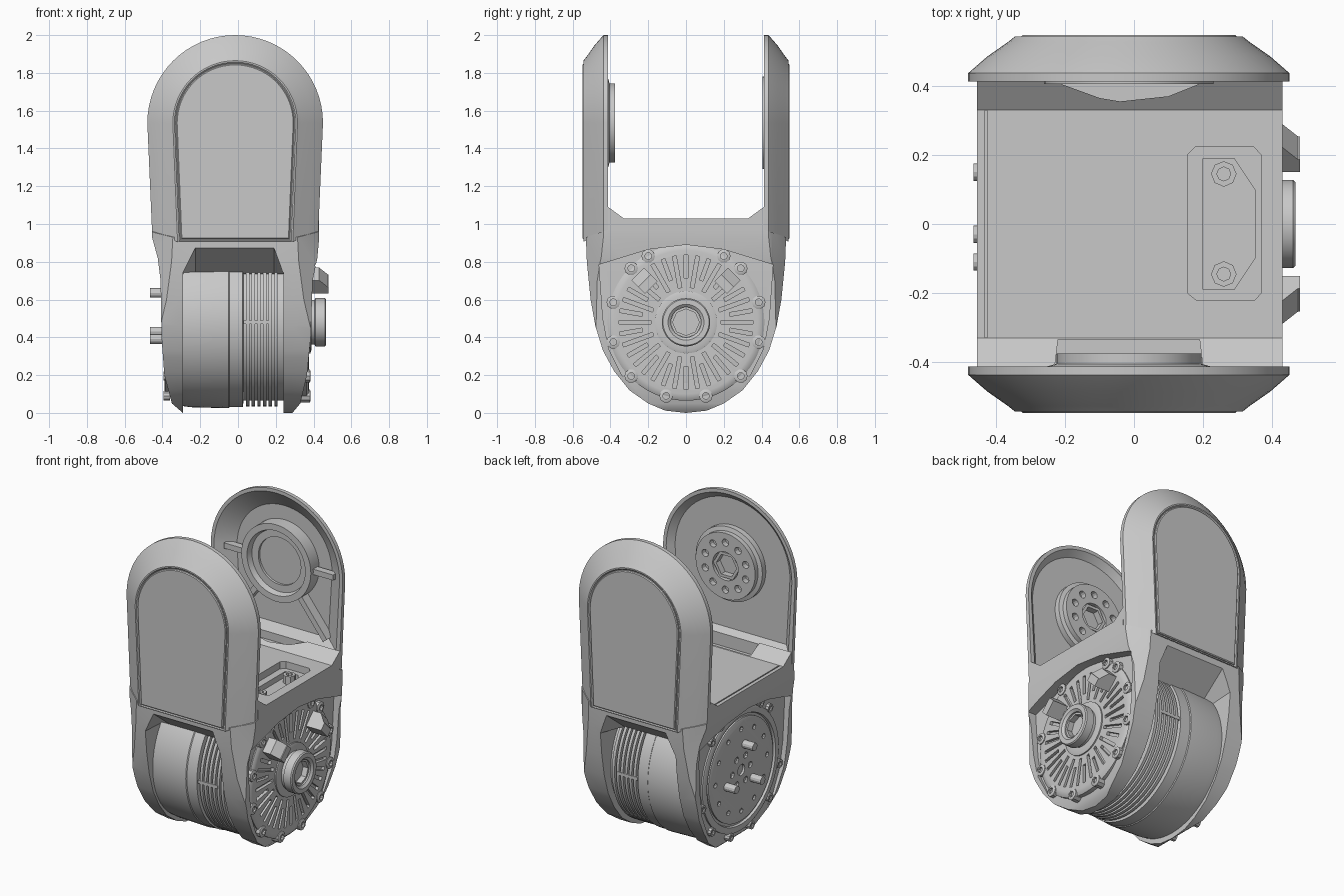
import bpy, bmesh
from math import sin, cos, pi, tau, radians
from mathutils import Vector

if "Cube" in bpy.data.objects:
    bpy.data.objects.remove(bpy.data.objects["Cube"], do_unlink=True)

grey = bpy.data.materials.new("machined_grey")
grey.use_nodes = True
grey.diffuse_color = (0.58, 0.58, 0.58, 1)
for node in grey.node_tree.nodes:
    if node.type == 'BSDF_PRINCIPLED':
        node.inputs["Base Color"].default_value = (0.58, 0.58, 0.58, 1)

CX = -0.015          # centre line of the bracket
MZ = 0.48            # height of the motor axis
AZ = 1.535           # height of the arm pivots
parts = []


def place(axis, u, v, h):
    return Vector({'x': (h, u, v), 'y': (u, h, v), 'z': (u, v, h)}[axis])


def build(name, *solids):
    """Make one object from closed lofts, each a list of equal rings."""
    bm = bmesh.new()
    for rings in solids:
        loops = [[bm.verts.new(p) for p in ring] for ring in rings]
        n = len(loops[0])
        for a, b in zip(loops, loops[1:]):
            for i in range(n):
                j = (i + 1) % n
                bm.faces.new((a[i], a[j], b[j], b[i]))
        bm.faces.new(loops[0])
        bm.faces.new(loops[-1])
    bmesh.ops.recalc_face_normals(bm, faces=bm.faces[:])
    mesh = bpy.data.meshes.new(name)
    bm.to_mesh(mesh)
    bm.free()
    mesh.materials.append(grey)
    ob = bpy.data.objects.new(name, mesh)
    bpy.context.collection.objects.link(ob)
    parts.append(ob)
    return ob


def prism(axis, pts, a, b):
    return [[place(axis, u, v, h) for u, v in pts] for h in (a, b)]


def turned(axis, u, v, profile, n=48):
    """Lathe a profile of (radius, height) about an axis through u, v."""
    return [[place(axis, u + r * cos(tau * i / n), v + r * sin(tau * i / n), h)
             for i in range(n)] for r, h in profile]


def rod(axis, u, v, r, a, b, n=48):
    return turned(axis, u, v, [(r, a), (r, b)], n)


def bar(axis, u, v, angle, r0, r1, width, a, b):
    """Radial box starting r0 and ending r1 away from u, v."""
    c, s, w = cos(angle), sin(angle), width / 2
    pts = [(u + r * c - t * s, v + r * s + t * c)
           for r, t in ((r0, -w), (r1, -w), (r1, w), (r0, w))]
    return prism(axis, pts, a, b)


def mirrored(half):
    return half + [(-u, v) for u, v in reversed(half) if u > 0]


def carve(ob, operation, *solids):
    cutter = build("cutter", *solids)
    cutter.hide_render = True
    mod = ob.modifiers.new("carve", 'BOOLEAN')
    mod.operation, mod.solver, mod.object = operation, 'EXACT', cutter
    deps = bpy.context.evaluated_depsgraph_get()
    mesh = bpy.data.meshes.new_from_object(ob.evaluated_get(deps))
    ob.modifiers.clear()
    ob.data = mesh
    parts.remove(cutter)
    bpy.data.objects.remove(cutter, do_unlink=True)


# Lower frame: side profile intersected with front profile and chamfered plan
side = mirrored([(0, 0), (.11, .012), (.2, .05), (.3, .12), (.38, .22), (.44, .33),
                 (.48, .46), (.505, .6), (.525, .8), (.53, .93), (.412, .97),
                 (.412, 1.09), (.33, 1.03)])
face = [(-.455, 1.2), (-.455, .93), (-.425, .82), (-.41, .7), (-.405, .4), (-.39, .2),
        (-.35, .05), (-.28, -.01), (.28, -.01), (.33, .05), (.365, .2), (.385, .4),
        (.395, .7), (.42, .82), (.43, .93), (.43, 1.2)]
near = mirrored([(.3, -.56), (.33, -.53), (.43, -.455), (.46, -.42)])
plan = [(CX + u, v) for u, v in near + [(-u, -v) for u, v in near]]
frame = build("lower_frame", prism('x', side, -.6, .6))
carve(frame, 'INTERSECT', prism('y', face, -.8, .8))
carve(frame, 'INTERSECT', prism('z', plan, -.5, 1.5))


# Motor opening with sloped lintels, narrower at the top
def opening(x, top):
    half = [(0, -.1), (.7, -.1), (.7, top), (.53, top), (.35, .735)]
    return [place('x', u, v, x) for u, v in mirrored(half)]


carve(frame, 'DIFFERENCE', [opening(-.29, .745), opening(-.225, .875),
                            opening(.19, .875), opening(.24, .745)])

# Side recesses, deck pocket, deck seam and the notches in the lips
recess = mirrored([(0, .025), (.12, .04), (.24, .1), (.34, .2), (.41, .34),
                   (.44, .5), (.46, .785), (.2, .865), (0, .89)])
carve(frame, 'DIFFERENCE', prism('x', recess, .355, .7), prism('x', recess, -.7, -.375))
pocket = [(.155, -.2), (.18, -.22), (.35, -.22), (.368, -.2), (.368, .2),
          (.345, .225), (.18, .225), (.155, .2)]
carve(frame, 'DIFFERENCE', prism('z', pocket, .985, 1.2))
well = [(.2, -.19), (.29, -.19), (.35, -.1), (.35, .1), (.29, .19), (.2, .19)]
carve(frame, 'DIFFERENCE', prism('z', well, .95, 1.1))
seam = [(-.432, -.328), (-.425, -.328), (-.425, .328), (-.432, .328)]
front_notch = [(-.24, -.5), (.21, -.5), (.19, -.335), (-.22, -.335)]
back_notch = [(-.22, .5), (-.21, .405), (-.1, .365), (-.04, .355), (.1, .37), (.2, .41), (.21, .5)]
carve(frame, 'DIFFERENCE', prism('z', front_notch, 1.0, 1.2),
      prism('z', back_notch, 1.03, 1.2), prism('z', seam, 1.022, 1.2))

for y in (-.145, .145):
    build("deck_bolt", turned('z', .26, y, [(.037, .94), (.037, 1.0), (.02, 1.0), (.02, .98)], 8))


# Arm shells: arched outline lofted with bevelled shoulders and hollow inside
def arch(inset, y, foot):
    r, w, n = .465 - inset, .44 - inset, 32
    pts = [(CX - w, foot)]
    pts += [(CX - r * cos(pi * i / n), AZ + r * sin(pi * i / n)) for i in range(n + 1)]
    pts.append((CX + w, foot))
    return [place('y', u, v, y) for u, v in pts]


for name, s, floor, slope in (("front", -1, .447, .06), ("back", 1, .49, .13)):
    build(name + "_arm_shell", [
        arch(slope, s * floor, 1.11), arch(.022, s * .412, 1.08),
        arch(0, s * .412, .968), arch(0, s * .437, .96), arch(.055, s * .485, .935),
        arch(.115, s * .527, .915), arch(.135, s * .543, .905),
        arch(.143, s * .543, .91), arch(.15, s * .537, .915)])
    build(name + "_arm_panel", [arch(.153, s * .53, .92), arch(.153, s * .543, .92),
                                arch(.158, s * .548, .925)])

# Output flange on the inside of the front arm
flange = build("output_flange", turned('y', CX, AZ, [
    (.235, -.47), (.235, -.412), (.21, -.405), (.21, -.375), (.09, -.375), (.09, -.43)]))
carve(flange, 'DIFFERENCE', *[
    rod('y', CX + .15 * cos(a), AZ + .15 * sin(a), .023, -.41, -.3, 12)
    for a in [tau * (i + .5) / 10 for i in range(10)]])
build("flange_socket", turned('y', CX, AZ, [(.092, -.44), (.092, -.385), (.072, -.385), (.072, -.425)], 6))

# Bearing seat and ribs on the inside of the back arm
build("bearing_seat", turned('y', CX, AZ, [
    (.245, .51), (.245, .405), (.205, .405), (.195, .44), (.15, .44), (.15, .455)]))
build("arm_ribs", *[bar('y', CX, AZ, radians(a), .235, r, .035, .43, b)
                    for a, r, b in ((0, .385, .475), (180, .385, .475),
                                    (-52, .53, .495), (-128, .53, .495))])

# Motor drum, flange band and cooling fins
build("motor_drum", turned('x', 0, MZ, [(.44, -.32), (.45, -.25), (.455, -.06), (.455, -.05),
                                        (.45, -.045), (.45, .025), (.415, .03), (.415, .3)], 72))
build("motor_fins", *[rod('x', 0, MZ, .445, .042 + i * .03, .06 + i * .03, 72) for i in range(6)])
build("fin_ties", *[bar('x', 0, MZ, a, .4, .447, .02, .03, .17) for a in (0, pi)])

# Slotted fan cover on the left side
cover = build("fan_cover", turned('x', 0, MZ, [(.415, .33), (.415, .362), (.4, .372), (.38, .375)], 72))
carve(cover, 'DIFFERENCE', *[
    bar('x', 0, MZ, tau * i / 36, (.185, .235)[i % 2], .355, .02, .355, .4) for i in range(36)])
build("cover_hub", turned('x', 0, MZ, [
    (.165, .36), (.165, .383), (.15, .388), (.118, .388), (.118, .405), (.128, .41),
    (.128, .46), (.122, .467), (.095, .467), (.08, .455), (.08, .40)]))
build("hub_socket", turned('x', 0, MZ, [(.085, .38), (.085, .445), (.07, .445), (.07, .41)], 8))
for angle in (radians(45), radians(135)):
    y, z = .311 * cos(angle), MZ + .311 * sin(angle)
    build("cable_block", bar('x', y, z, angle, -.05, .05, .095, .36, .43)
          + bar('x', y, z, angle, -.05, .0, .095, .475, .48))

# Screws around both side covers
spots = [(.2, .83), (.29, .765), (.385, .585), (.385, .375), (.29, .195), (.105, .09)]
for s in (-1, 1):
    for y, z in spots:
        build("cover_screw", turned('x', s * y, z, [(.036, .3), (.036, .38), (.026, .385),
                                                    (.018, .385), (.018, .37)], 10))
        if z != .585:
            build("rear_screw", turned('x', s * y, z, [(.026, -.36), (.026, -.395), (.014, -.395),
                                                       (.014, -.385)], 10))

# Output disc on the right side
build("output_ring", turned('x', 0, MZ, [(.385, -.35), (.385, -.385), (.375, -.39),
                                         (.345, -.39), (.34, -.376), (.335, -.376)], 64))
disc = build("output_disc", turned('x', 0, MZ, [(.325, -.36), (.325, -.386), (.315, -.39)], 64))
holes = [rod('x', .26 * cos(a), MZ + .26 * sin(a), .016, -.375, -.45, 10)
         for a in [tau * i / 12 for i in range(12)]]
holes += [rod('x', .09 * cos(a), MZ + .09 * sin(a), .02, -.375, -.45, 10)
          for a in [tau * i / 6 for i in range(6)]]
carve(disc, 'DIFFERENCE', *holes, rod('x', 0, MZ, .035, -.375, -.45, 16))
for y, z in ((-.03, .635), (.15, .43), (-.11, .39)):
    build("drive_pin", rod('x', y, z, .025, -.37, -.465, 12))

# Smooth the curved faces, keep the machined edges sharp
bpy.ops.object.select_all(action='DESELECT')
for ob in parts:
    ob.select_set(True)
bpy.context.view_layer.objects.active = frame
bpy.ops.object.shade_smooth_by_angle(angle=radians(28))
